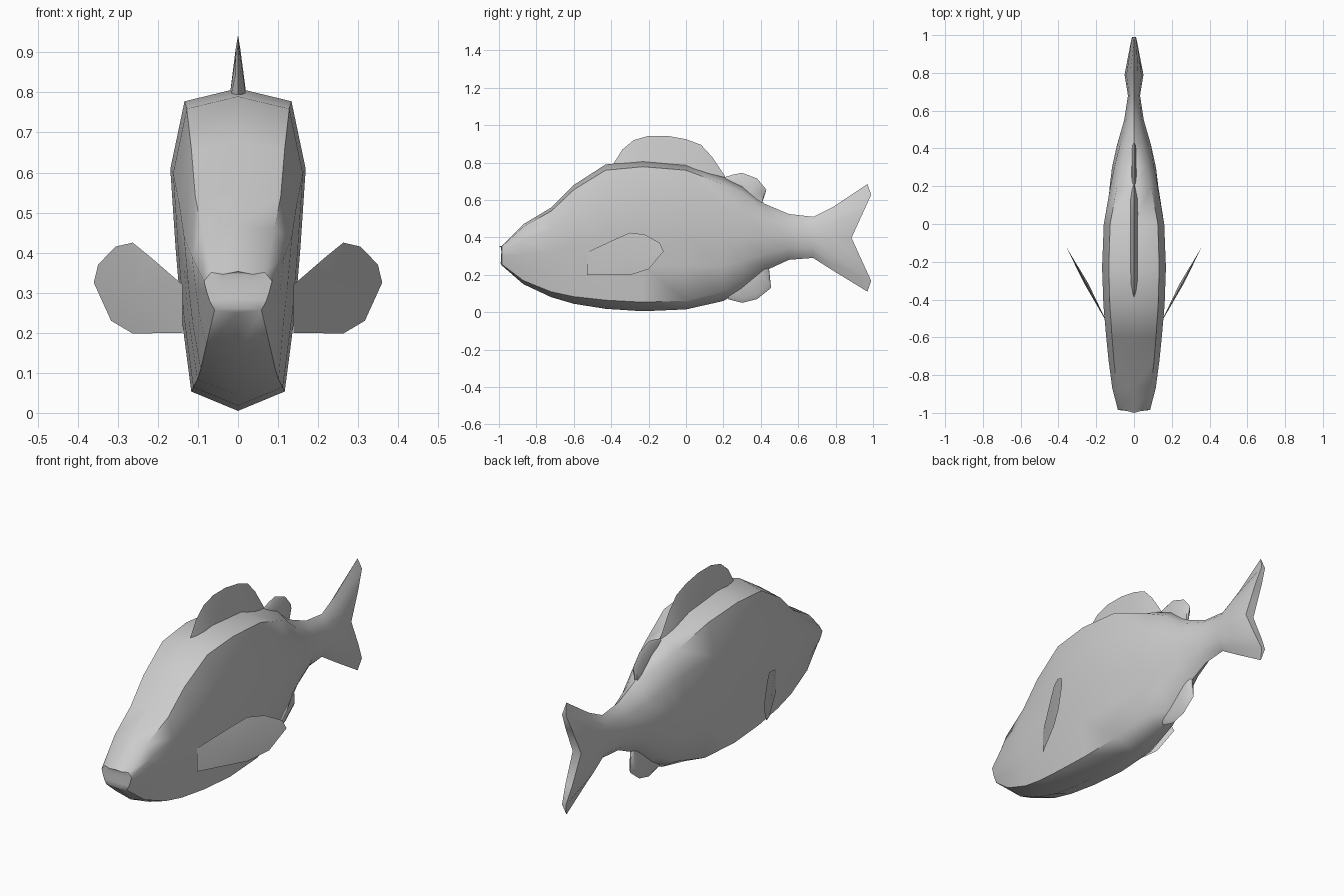
import bpy, bmesh, math

if "Cube" in bpy.data.objects:
    bpy.data.objects.remove(bpy.data.objects["Cube"])

skin = bpy.data.materials.new("fish grey")
skin.diffuse_color = (0.6, 0.6, 0.6, 1)
skin.use_nodes = True
skin.node_tree.nodes["Principled BSDF"].inputs["Base Color"].default_value = skin.diffuse_color


def finish(name, bm, angle):
    bmesh.ops.remove_doubles(bm, verts=bm.verts, dist=0.0005)
    bmesh.ops.recalc_face_normals(bm, faces=bm.faces)
    mesh = bpy.data.meshes.new(name)
    bm.to_mesh(mesh)
    bm.free()
    mesh.materials.append(skin)
    ob = bpy.data.objects.new(name, mesh)
    bpy.context.collection.objects.link(ob)
    bpy.ops.object.select_all(action='DESELECT')
    ob.select_set(True)
    bpy.context.view_layer.objects.active = ob
    bpy.ops.object.shade_smooth_by_angle(angle=math.radians(angle))
    return ob


# Body stations: y, top z, bottom z, half width
STATIONS = [
    (-0.985, 0.355, 0.25, 0.085), (-0.87, 0.47, 0.15, 0.115),
    (-0.72, 0.56, 0.08, 0.135), (-0.60, 0.68, 0.045, 0.147),
    (-0.43, 0.79, 0.018, 0.162), (-0.23, 0.81, 0.005, 0.169),
    (0.0, 0.79, 0.015, 0.16), (0.20, 0.725, 0.06, 0.135),
    (0.30, 0.68, 0.12, 0.12), (0.42, 0.58, 0.22, 0.09),
    (0.55, 0.525, 0.28, 0.052), (0.68, 0.51, 0.29, 0.032),
    (0.79, 0.565, 0.22, 0.05),
]


def edge_z(y, col):
    """Height of the back (col 1) or belly (col 2) at y."""
    for a, b in zip(STATIONS, STATIONS[1:]):
        if a[0] <= y <= b[0]:
            return a[col] + (b[col] - a[col]) * (y - a[0]) / (b[0] - a[0])
    return STATIONS[0][col]


# Half cross-sections: (height fraction, width fraction), top to belly
DEEP = [(1, 0), (0.96, 0.79), (0.75, 1), (0.5, 0.92), (0.3, 0.84), (0.06, 0.69), (0, 0)]
SLIM = [(1, 0), (0.9, 0.45), (0.75, 0.8), (0.5, 1), (0.25, 0.8), (0.1, 0.45), (0, 0)]


def half_ring(y, top, bot, w, sweep=0.0):
    k = min(1, max(0, (y - 0.05) / 0.4))
    pts = []
    for (t0, w0), (t1, w1) in zip(DEEP, SLIM):
        t, f = t0 + (t1 - t0) * k, w0 + (w1 - w0) * k
        d = abs(2 * t - 1)
        pts.append((w * f, y + sweep * min(d, 0.8) / 0.8 - 0.02 * max(0, d - 0.8) * 5 * (sweep > 0),
                    bot + (top - bot) * t))
    return pts


# Body and forked tail lofted as one skin
rows = [half_ring(*s) for s in STATIONS]
rows.append(half_ring(0.885, 0.685, 0.11, 0.024, 0.105))
# Snout bulges forward on the centre line
snout = [(x * 0.55, -1.0 + abs(x) * 0.15, 0.30 + (z - 0.30) * 0.9) for x, y, z in rows[0]]
snout[0], snout[-1] = (0, -1.0, 0.353), (0, -0.985, 0.25)
rows.insert(0, snout)

bm = bmesh.new()
rings = []
for half in rows:
    ring = half + [(-x, y, z) for x, y, z in half[-2:0:-1]]
    rings.append([bm.verts.new(p) for p in ring])
n = len(rings[0])
for a, b in zip(rings, rings[1:]):
    for i in range(n):
        j = (i + 1) % n
        bm.faces.new((a[i], a[j], b[j], b[i]))
for ring in (rings[0], rings[-1]):          # close snout and tail edge
    for i in range(n // 2):
        quad = [ring[i], ring[i + 1], ring[(n - i - 1) % n], ring[(n - i) % n]]
        bm.faces.new(list(dict.fromkeys(quad)))
finish("body", bm, 55)


def wedge_fin(name, rim, y0, y1, col, width, mid):
    """Upright fin, thick at the body and sharp at the rim."""
    bm = bmesh.new()
    m = len(rim)
    cols = []
    for i, (ry, rz) in enumerate(rim):
        by = y0 + (y1 - y0) * i / (m - 1)
        bz = edge_z(by, col) + (-0.04 if col == 1 else 0.04)
        w = width * (0.6 if i in (0, m - 1) else 1)
        my, mz = by + (ry - by) * 0.8, bz + (rz - bz) * 0.8
        cols.append([bm.verts.new(p) for p in (
            (w, by, bz), (w * mid, my, mz), (0, ry, rz), (-w * mid, my, mz), (-w, by, bz))])
    for a, b in zip(cols, cols[1:]):
        for i in range(5):
            j = (i + 1) % 5
            bm.faces.new((a[i], a[j], b[j], b[i]))
    bm.faces.new(cols[0])
    bm.faces.new(cols[-1])
    finish(name, bm, 50)


wedge_fin("dorsal_fin", [(-0.39, 0.79), (-0.34, 0.87), (-0.28, 0.92), (-0.20, 0.943),
                         (-0.10, 0.943), (0, 0.925), (0.08, 0.895), (0.14, 0.83),
                         (0.21, 0.725)], -0.37, 0.20, 1, 0.024, 0.25)
wedge_fin("rear_dorsal_fin", [(0.20, 0.72), (0.25, 0.735), (0.30, 0.745), (0.38, 0.715),
                              (0.43, 0.655), (0.41, 0.595)], 0.21, 0.40, 1, 0.014, 0.8)
wedge_fin("anal_fin", [(0.20, 0.09), (0.23, 0.068), (0.30, 0.05), (0.38, 0.07),
                       (0.455, 0.13), (0.445, 0.225)], 0.22, 0.43, 2, 0.016, 0.8)

# Paired side fins: thin lens-shaped paddles swept back and outward
PADDLE = [(-0.53, 0.20), (-0.53, 0.32), (-0.38, 0.39), (-0.30, 0.425), (-0.22, 0.415),
          (-0.14, 0.37), (-0.12, 0.325), (-0.20, 0.23), (-0.30, 0.198)]
for side, label in ((1, "right"), (-1, "left")):
    bm = bmesh.new()
    rim = [bm.verts.new((side * (0.36 + (y + 0.12) * 0.54), y, z)) for y, z in PADDLE]
    for s in (1, -1):
        hub = bm.verts.new((side * (0.25 + s * 0.008), -0.32 - s * 0.005, 0.30))
        for i in range(len(rim)):
            bm.faces.new((rim[i], rim[(i + 1) % len(rim)], hub))
    finish(label + "_side_fin", bm, 40)
